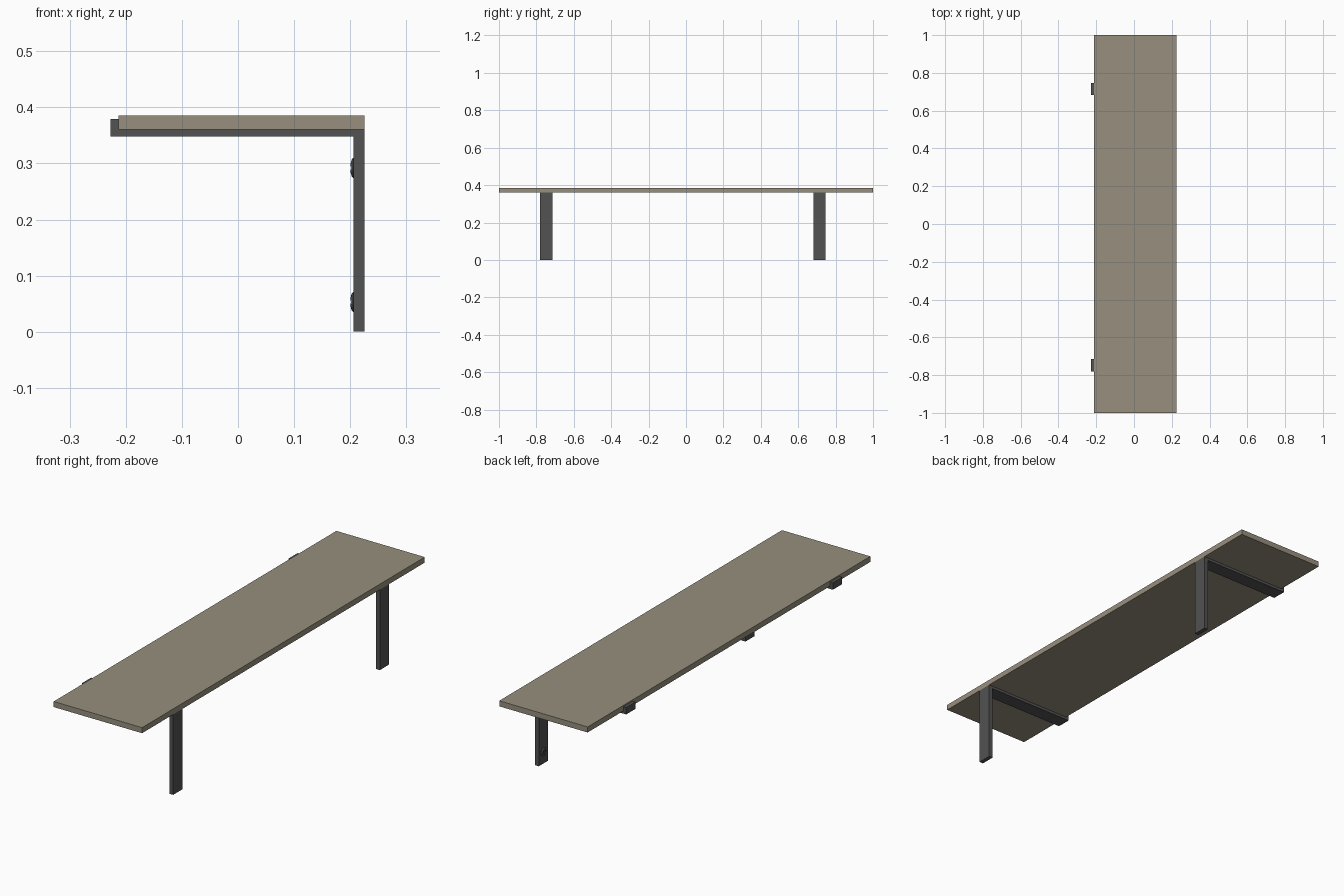
import bpy, bmesh, math
from mathutils import Matrix

if "Cube" in bpy.data.objects:
    bpy.data.objects.remove(bpy.data.objects["Cube"])


def material(name, color):
    m = bpy.data.materials.new(name)
    m.diffuse_color = (*color, 1)
    m.use_nodes = True
    m.node_tree.nodes["Principled BSDF"].inputs["Base Color"].default_value = m.diffuse_color
    return m


wood = material("wood", (0.31, 0.275, 0.21))
metal = material("dark_metal", (0.085, 0.085, 0.085))


def make_object(name, bm, mat=None):
    bmesh.ops.recalc_face_normals(bm, faces=bm.faces)
    mesh = bpy.data.meshes.new(name)
    bm.to_mesh(mesh)
    bm.free()
    if mat:
        mesh.materials.append(mat)
    ob = bpy.data.objects.new(name, mesh)
    bpy.context.collection.objects.link(ob)
    return ob


def add_box(bm, lo, hi):
    size = [b - a for a, b in zip(lo, hi)]
    mid = [(a + b) / 2 for a, b in zip(lo, hi)]
    bmesh.ops.create_cube(bm, size=1, matrix=Matrix.Translation(mid) @ Matrix.Diagonal((*size, 1)))


# Shelf board
bm = bmesh.new()
add_box(bm, (-0.213, -1, 0.36), (0.225, 1, 0.385))
make_object("shelf_board", bm, wood)

# L-shaped bracket side profile (x, z) with a small retaining lip
PROFILE = [(0.225, 0), (0.225, 0.36), (-0.213, 0.36), (-0.213, 0.379),
           (-0.227, 0.379), (-0.227, 0.348), (0.206, 0.348), (0.206, 0)]
WIDTH = 0.065


def bracket(name, y):
    bm = bmesh.new()
    face = bm.faces.new([bm.verts.new((x, y - WIDTH / 2, z)) for x, z in PROFILE])
    out = bmesh.ops.extrude_face_region(bm, geom=[face])
    verts = [v for v in out["geom"] if isinstance(v, bmesh.types.BMVert)]
    bmesh.ops.translate(bm, vec=(0, WIDTH, 0), verts=verts)
    make_object(name, bm, metal)


# Domed screw head with a cross recess, facing -x
def screw(name, y, z):
    bm = bmesh.new()
    rings, n = [(0.018, 0.2065), (0.018, 0.205), (0.015, 0.2027), (0.009, 0.2009)], 24
    loops = [[bm.verts.new((x, y + r * math.cos(2 * math.pi * i / n), z + r * math.sin(2 * math.pi * i / n)))
              for i in range(n)] for r, x in rings]
    for a, b in zip(loops, loops[1:]):
        for i in range(n):
            j = (i + 1) % n
            bm.faces.new((a[i], a[j], b[j], b[i]))
    bm.faces.new(loops[0])
    tip = bm.verts.new((0.2003, y, z))
    for i in range(n):
        bm.faces.new((loops[-1][i], loops[-1][(i + 1) % n], tip))
    head = make_object(name, bm, metal)

    for k, (dy, dz) in enumerate([(0.012, 0.0025), (0.0025, 0.012)]):
        cb = bmesh.new()
        add_box(cb, (0.19, y - dy, z - dz), (0.2045, y + dy, z + dz))
        cutter = make_object(f"{name}_slot_cutter_{k}", cb)
        cutter.hide_render = True
        cutter.hide_viewport = False
        mod = head.modifiers.new("slot", "BOOLEAN")
        mod.object = cutter
        mod.operation = "DIFFERENCE"
        mod.solver = "EXACT"
        bpy.context.view_layer.objects.active = head
        bpy.ops.object.modifier_apply(modifier=mod.name)
        bpy.data.objects.remove(cutter)


for side, y in (("left", -0.7475), ("right", 0.7145)):
    bracket(f"{side}_bracket", y)
    for level, z in (("lower", 0.053), ("upper", 0.292)):
        screw(f"{side}_{level}_screw", y, z)
